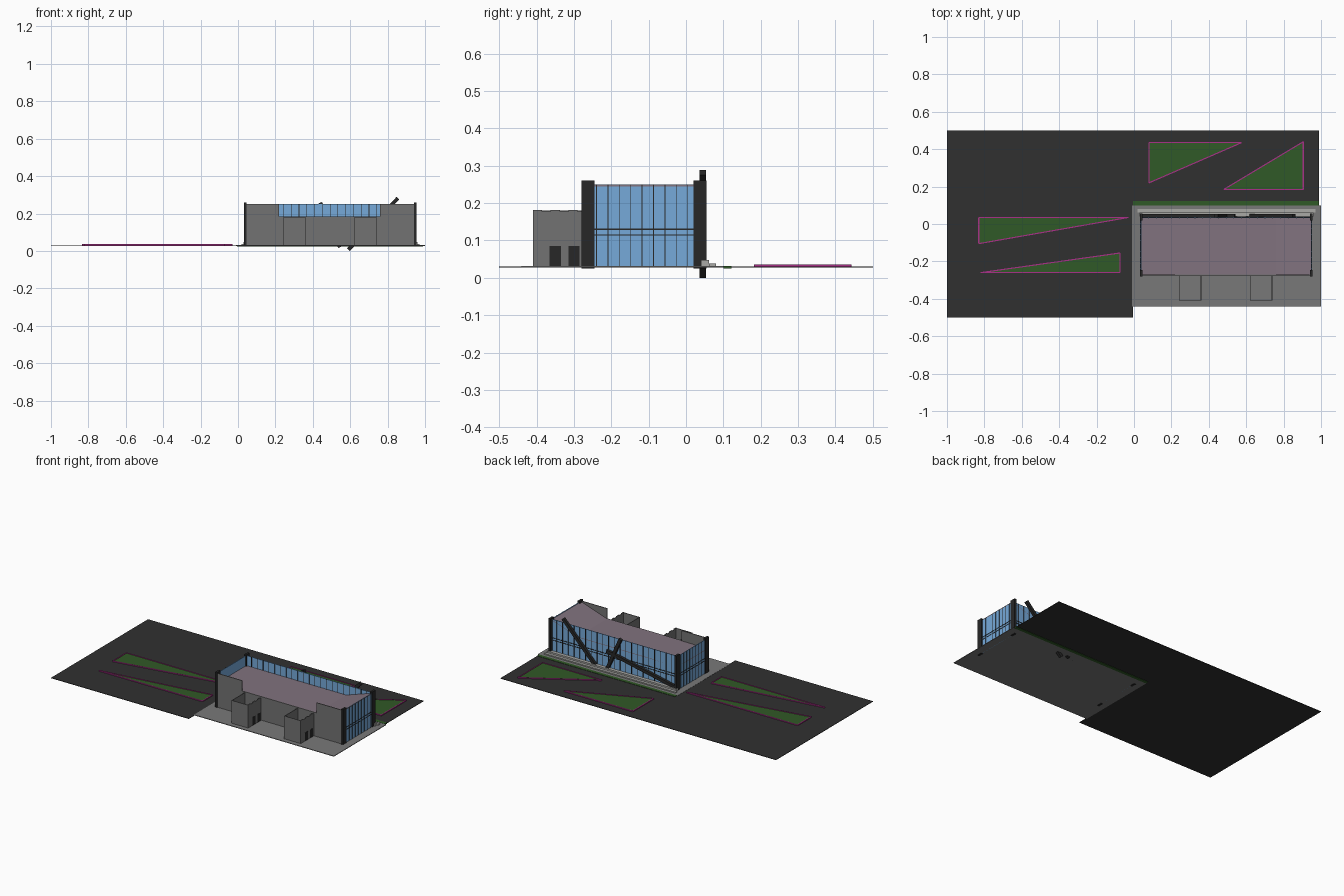
import bpy, bmesh, math
from mathutils import Vector

if "Cube" in bpy.data.objects:
    bpy.data.objects.remove(bpy.data.objects["Cube"])


def mat(name, r, g, b):
    m = bpy.data.materials.new(name)
    m.diffuse_color = (r, g, b, 1)
    m.use_nodes = True
    m.node_tree.nodes["Principled BSDF"].inputs["Base Color"].default_value = m.diffuse_color
    return m


DARK = mat("dark_metal", 0.02, 0.02, 0.02)
ASPHALT = mat("asphalt", 0.03, 0.03, 0.03)
PAVING = mat("paving", 0.19, 0.19, 0.19)
WALL = mat("wall_grey", 0.17, 0.17, 0.17)
GLASS = mat("glass_blue", 0.18, 0.4, 0.7)
ROOF = mat("roof_mauve", 0.22, 0.17, 0.21)
GRASS = mat("grass", 0.03, 0.1, 0.02)
EDGE = mat("magenta_edging", 0.4, 0.03, 0.25)
CURB = mat("curb", 0.4, 0.4, 0.38)


def finish(name, bm, m):
    bmesh.ops.recalc_face_normals(bm, faces=bm.faces)
    me = bpy.data.meshes.new(name)
    bm.to_mesh(me)
    bm.free()
    ob = bpy.data.objects.new(name, me)
    bpy.context.collection.objects.link(ob)
    me.materials.append(m)
    return ob


def add_box(bm, x0, x1, y0, y1, z0, z1):
    vs = bmesh.ops.create_cube(bm, size=1)["verts"]
    for v in vs:
        v.co = (x0 + (v.co.x + .5) * (x1 - x0),
                y0 + (v.co.y + .5) * (y1 - y0),
                z0 + (v.co.z + .5) * (z1 - z0))


def boxes(name, m, *dims):
    bm = bmesh.new()
    for d in dims:
        add_box(bm, *d)
    return finish(name, bm, m)


def prism(name, m, pts, direction):
    """Extrude a flat outline along a direction."""
    bm = bmesh.new()
    f = bm.faces.new([bm.verts.new(p) for p in pts])
    r = bmesh.ops.extrude_face_region(bm, geom=[f])
    vs = [e for e in r["geom"] if isinstance(e, bmesh.types.BMVert)]
    bmesh.ops.translate(bm, verts=vs, vec=direction)
    return finish(name, bm, m)


def bar(name, m, a, b, w, y0, y1):
    """Slanted beam in the rear facade plane between two (x, z) points."""
    a, b = Vector(a), Vector(b)
    d = (b - a).normalized()
    n = Vector((-d.y, d.x)) * w / 2
    pts = [(p.x, y0, p.y) for p in (a + n, b + n, b - n, a - n)]
    return prism(name, m, pts, (0, y1 - y0, 0))


# Ground surfaces
boxes("asphalt_ground", ASPHALT, (-1, -.005, -.5, .5, .027, .03),
      (-.005, .99, .12, .5, .027, .03))
boxes("paved_terrace", PAVING, (-.01, 1, -.44, .1, .027, .031))
boxes("grass_strip", GRASS, (-.005, .99, .1, .122, .025, .032))

# Triangular lawns with raised edging
lawns = [((.08, .435), (.575, .435), (.08, .22)),
         ((.905, .44), (.905, .185), (.48, .185)),
         ((-.83, .035), (-.03, .035), (-.83, -.105)),
         ((-.075, -.155), (-.075, -.26), (-.82, -.26))]
for i, tri in enumerate(lawns):
    prism(f"lawn_{i}", GRASS, [(x, y, .03) for x, y in tri], (0, 0, .003))
    for j in range(3):
        a, b = Vector(tri[j]), Vector(tri[(j + 1) % 3])
        d = (b - a).normalized()
        n = Vector((-d.y, d.x)) * .003
        prism(f"lawn_edging_{i}_{j}", EDGE,
              [(p.x, p.y, .029) for p in (a + n, b + n, b - n, a - n)], (0, 0, .007))

# Front wall: tall ends, lower middle
X0, X1, YF, YB = .035, .95, -.27, .035
boxes("front_wall", WALL, (X0, .22, YF - .005, YF, .03, .252),
      (.22, .76, YF - .005, YF, .03, .185), (.76, X1, YF - .005, YF, .03, .252))

# Roof: level deck rising at the right end
prism("roof", ROOF, [(X0, YF, .185), (.76, YF, .185), (X1, YF, .248),
                     (X1, YF, .244), (.76, YF, .181), (X0, YF, .181)], (0, YB - YF, 0))

# Glass walls
boxes("side_glass", GLASS, (X0, X0 + .004, YF, YB, .027, .25),
      (X1 - .004, X1, YF, YB, .027, .25))
boxes("rear_glass", GLASS, (X0, X1, YB - .004, YB, .027, .25))

# Mullions and double transoms
bars = []
for i in range(1, 22):
    x = X0 + (X1 - X0) * i / 22
    bars.append((x - .0015, x + .0015, YB - .006, YB + .003, .027, .25))
for z in (.115, .13):
    bars.append((X0, X1, YB, YB + .003, z - .0015, z + .0015))
boxes("rear_mullions", DARK, *bars)
bars = []
for x in (X0, X1):
    for i in range(1, 10):
        y = YF + (YB - YF) * i / 10
        bars.append((x - .002, x + .002, y - .001, y + .001, .027, .25))
    for z in (.115, .13):
        bars.append((x - .002, x + .002, YF, YB, z - .0015, z + .0015))
boxes("side_mullions", DARK, *bars)

# Corner posts
boxes("corner_posts", DARK, *[(x - .007, x + .007, y, y + .035, .025, .26)
                              for x in (X0 + .003, X1 - .003) for y in (-.28, .02)])

# Diagonal beams across the rear glass
for i, (a, b) in enumerate([((.855, .282), (.59, .006)), ((.44, .258), (.545, .02)),
                            ((.54, .155), (.04, .05))]):
    bar(f"diagonal_beam_{i}", DARK, a, b, .02, .036, .053)

# Stepped curb along the rear
boxes("rear_curb", CURB, (.03, .96, .04, .062, .03, .048), (.02, .97, .062, .08, .03, .038))

# Open-topped entrance enclosures with two side doorways
for k, x in enumerate((.24, .62)):
    w, t = .12, .004
    r = x + w
    boxes(f"entrance_enclosure_{k}", WALL,
          (x, x + t, -.41, YF, .03, .18),
          (x, r, -.41, -.41 + t, .03, .18),
          (r - t, r, -.41, YF, .03, .177),
          *[(r - t, r, y, y + .025, .177, .182) for y in (-.41, -.362, -.315)])
    boxes(f"entrance_doors_{k}", DARK,
          (r - .003, r + .001, -.365, -.335, .031, .085),
          (r - .003, r + .001, -.315, -.285, .031, .085))
